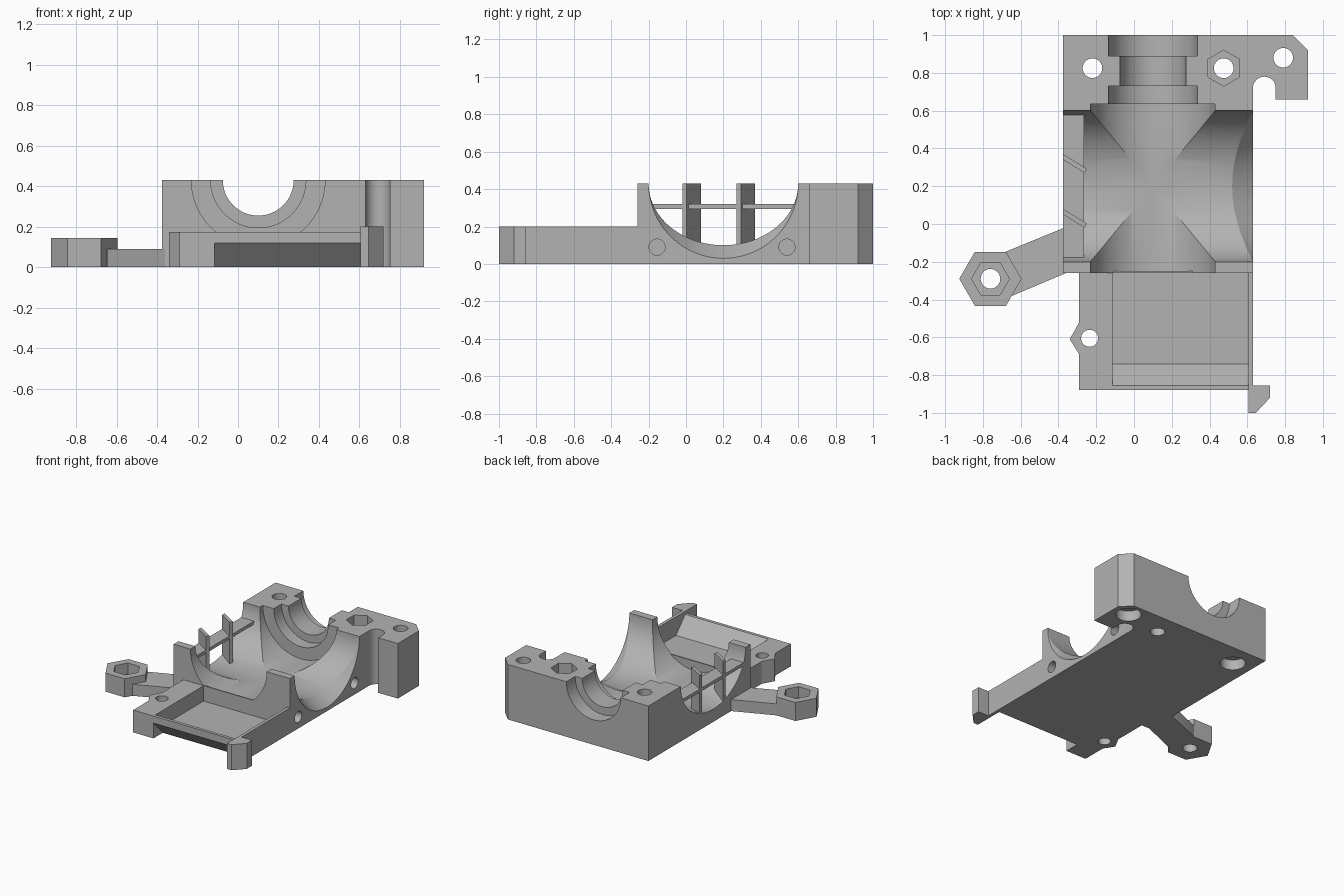
import bpy, bmesh, math
from mathutils import Matrix, Vector

if "Cube" in bpy.data.objects:
    bpy.data.objects.remove(bpy.data.objects["Cube"])

mat = bpy.data.materials.new("grey_plastic")
mat.diffuse_color = (0.45, 0.45, 0.45, 1)
mat.use_nodes = True
mat.node_tree.nodes["Principled BSDF"].inputs["Base Color"].default_value = mat.diffuse_color
TOP = 0.43


def make(name, bm):
    bmesh.ops.recalc_face_normals(bm, faces=bm.faces)
    me = bpy.data.meshes.new(name)
    bm.to_mesh(me)
    bm.free()
    me.materials.append(mat)
    ob = bpy.data.objects.new(name, me)
    bpy.context.collection.objects.link(ob)
    return ob


def prism(name, pts, a, b, axis="z"):
    """Extrude an outline: xy points along z, or yz points along x."""
    bm = bmesh.new()
    co = (lambda p: (p[0], p[1], a)) if axis == "z" else (lambda p: (a, p[0], p[1]))
    f = bm.faces.new([bm.verts.new(co(p)) for p in pts])
    ext = bmesh.ops.extrude_face_region(bm, geom=[f])["geom"]
    move = Vector((0, 0, b - a)) if axis == "z" else Vector((b - a, 0, 0))
    bmesh.ops.translate(bm, verts=[v for v in ext if isinstance(v, bmesh.types.BMVert)], vec=move)
    return make(name, bm)


def ring(x, y, r, n, turn=0):
    return [(x + r * math.cos(turn + i * math.tau / n),
             y + r * math.sin(turn + i * math.tau / n)) for i in range(n)]


def hole(x, y, r, a=-0.1, b=0.6, n=32, turn=0):
    return prism("cutter", ring(x, y, r, n, turn), a, b)


def bore(axis, a, b, r1, r2, cross, squash=1, z=TOP):
    """Round or elliptical cutter lying along x or y."""
    bm = bmesh.new()
    bmesh.ops.create_cone(bm, cap_ends=True, segments=96, radius1=r1, radius2=r2, depth=b - a)
    mid = (a + b) / 2
    if axis == "x":
        m = Matrix.Translation((mid, cross, z)) @ Matrix.Diagonal((1, 1, squash, 1)) \
            @ Matrix.Rotation(math.pi / 2, 4, "Y")
    else:
        m = Matrix.Translation((cross, mid, z)) @ Matrix.Rotation(-math.pi / 2, 4, "X")
    bm.transform(m)
    return make("cutter", bm)


def cut(ob, cutters):
    bpy.context.view_layer.objects.active = ob
    for c in cutters:
        mod = ob.modifiers.new("cut", "BOOLEAN")
        mod.operation = "DIFFERENCE"
        mod.solver = "EXACT"
        mod.object = c
        bpy.ops.object.modifier_apply(modifier=mod.name)
        bpy.data.objects.remove(c)


# Main housing: front wall, bowl and rear block with a slotted ear
slot = [(0.69 + 0.06 * math.cos(t), 0.72 + 0.06 * math.sin(t))
        for t in [i * math.pi / 16 for i in range(17)]]
housing = prism("housing", [(-0.375, -0.26), (0.63, -0.26)] + slot[::-1] +
                [(0.75, 0.66), (0.92, 0.66), (0.92, 0.92), (0.84, 1), (-0.375, 1)], 0, TOP)
cut(housing, [
    bore("x", -0.5, 0.8, 0.4, 0.4, 0.2, 0.33 / 0.4),          # cross bowl
    bore("x", 0.52, 0.652, 0.33, 0.414, 0.2),                 # flared side mouth
    bore("y", -0.4, 0.635, 0.33, 0.33, 0.1),                  # long bore
    bore("y", 0.5, 0.73, 0.235, 0.235, 0.1),                  # stepped rear bore
    bore("y", 0.6, 1.1, 0.175, 0.175, 0.1),
    bore("y", 0.89, 1.1, 0.235, 0.235, 0.1),
    hole(-0.22, 0.825, 0.052), hole(0.79, 0.88, 0.052), hole(0.475, 0.825, 0.052),
    hole(-0.22, 0.825, 0.09, -0.1, 0.08), hole(0.79, 0.88, 0.09, -0.1, 0.08),
    hole(0.475, 0.825, 0.095, 0.3, 0.6, 6, math.pi / 2),      # nut pocket
    bore("x", 0.4, 0.7, 0.043, 0.043, -0.155, z=0.09),        # blind side holes
    bore("x", 0.4, 0.7, 0.043, 0.043, 0.54, z=0.09),
])

# Front tray with a sloped front lip
tray = prism("tray", [(-0.29, -0.88), (0.615, -0.88), (0.615, -0.25), (-0.29, -0.25),
                      (-0.29, -0.52), (-0.34, -0.61), (-0.29, -0.69)], 0, 0.175)
cut(tray, [
    prism("cutter", [(-0.26, 0.055), (-0.74, 0.055), (-0.855, 0.175), (-0.855, 0.3),
                     (-0.26, 0.3)], -0.115, 0.605, "x"),
    prism("cutter", [(-0.9, -0.02), (-0.9, 0.12), (-0.88, 0.12), (-0.765, 0),
                     (-0.765, -0.02)], -0.115, 0.605, "x"),
    hole(-0.235, -0.605, 0.045),
])

# Side rail ending in a lug
rail = prism("side_rail", [(0.605, -1), (0.645, -1), (0.72, -0.92), (0.72, -0.855),
                           (0.63, -0.855), (0.63, -0.25), (0.605, -0.25)], 0, 0.2)

# Arm and hexagonal nut holder
arm = prism("arm", [(-0.37, -0.02), (-0.68, -0.147), (-0.76, -0.29), (-0.645, -0.38),
                    (-0.36, -0.26), (-0.36, -0.02)], 0, 0.09)
cut(arm, [hole(-0.76, -0.29, 0.12)])
nut = prism("nut_holder", ring(-0.76, -0.29, 0.165, 6), 0, 0.145)
cut(nut, [hole(-0.76, -0.29, 0.052), hole(-0.76, -0.29, 0.1, 0.06, 0.3, 6)])

# Side grille: two slanted posts and a shelf
for i in range(2):
    y = 0.29 * i
    prism("grille_post", [(-0.375, 0.05 + y), (-0.262, -0.02 + y), (-0.25, 0.003 + y),
                          (-0.375, 0.08 + y)], 0.06, TOP)
prism("grille_shelf", [(-0.375, -0.19), (-0.265, -0.19), (-0.265, 0.59), (-0.375, 0.59)],
      0.295, 0.32)

# Smooth the round bores, keep the edges crisp
for ob in bpy.context.collection.objects:
    ob.select_set(True)
bpy.ops.object.shade_smooth_by_angle(angle=math.radians(25))
